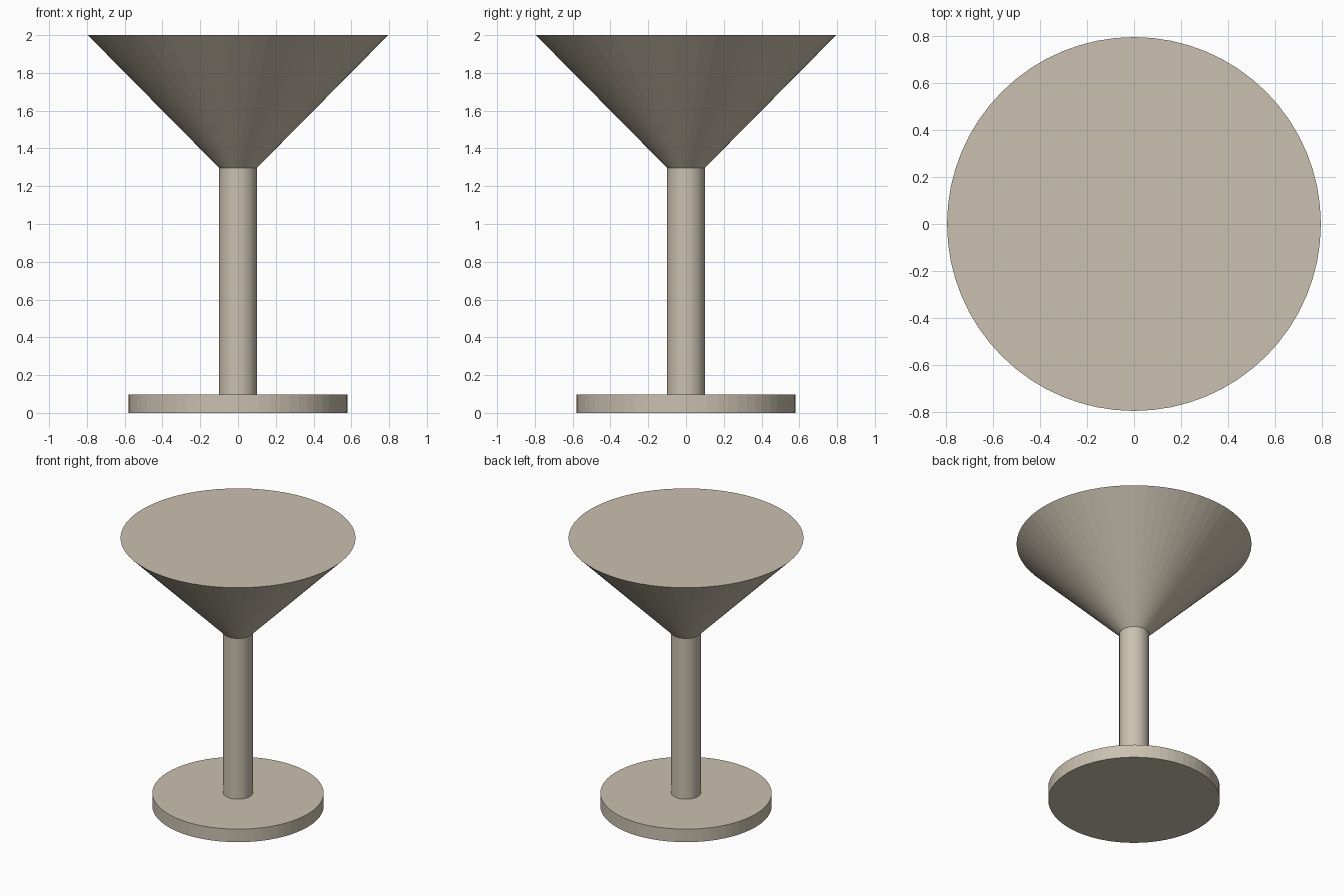
import bpy

cube = bpy.data.objects.get("Cube")
if cube:
    bpy.data.objects.remove(cube, do_unlink=True)

SIDES = 64

# One warm stone colour for every part
stone = bpy.data.materials.new("warm_stone")
stone.use_nodes = True
colour = (0.59, 0.53, 0.43, 1)
stone.diffuse_color = colour
stone.node_tree.nodes["Principled BSDF"].inputs["Base Color"].default_value = colour


def round_part(name, bottom, top, radius_bottom, radius_top):
    """Closed, flat-shaded round solid standing between two heights."""
    bpy.ops.mesh.primitive_cone_add(
        vertices=SIDES, radius1=radius_bottom, radius2=radius_top,
        depth=top - bottom, location=(0, 0, (bottom + top) / 2))
    part = bpy.context.object
    part.name = part.data.name = name
    part.data.materials.append(stone)
    return part


BASE_TOP, STEM_TOP, RIM = 0.097, 1.297, 2.0
STEM_RADIUS = 0.1

# Foot disc, slender stem and filled conical bowl
round_part("base", 0, BASE_TOP, 0.58, 0.58)
round_part("stem", BASE_TOP, STEM_TOP, STEM_RADIUS, STEM_RADIUS)
round_part("bowl", STEM_TOP, RIM, STEM_RADIUS, 0.795)
